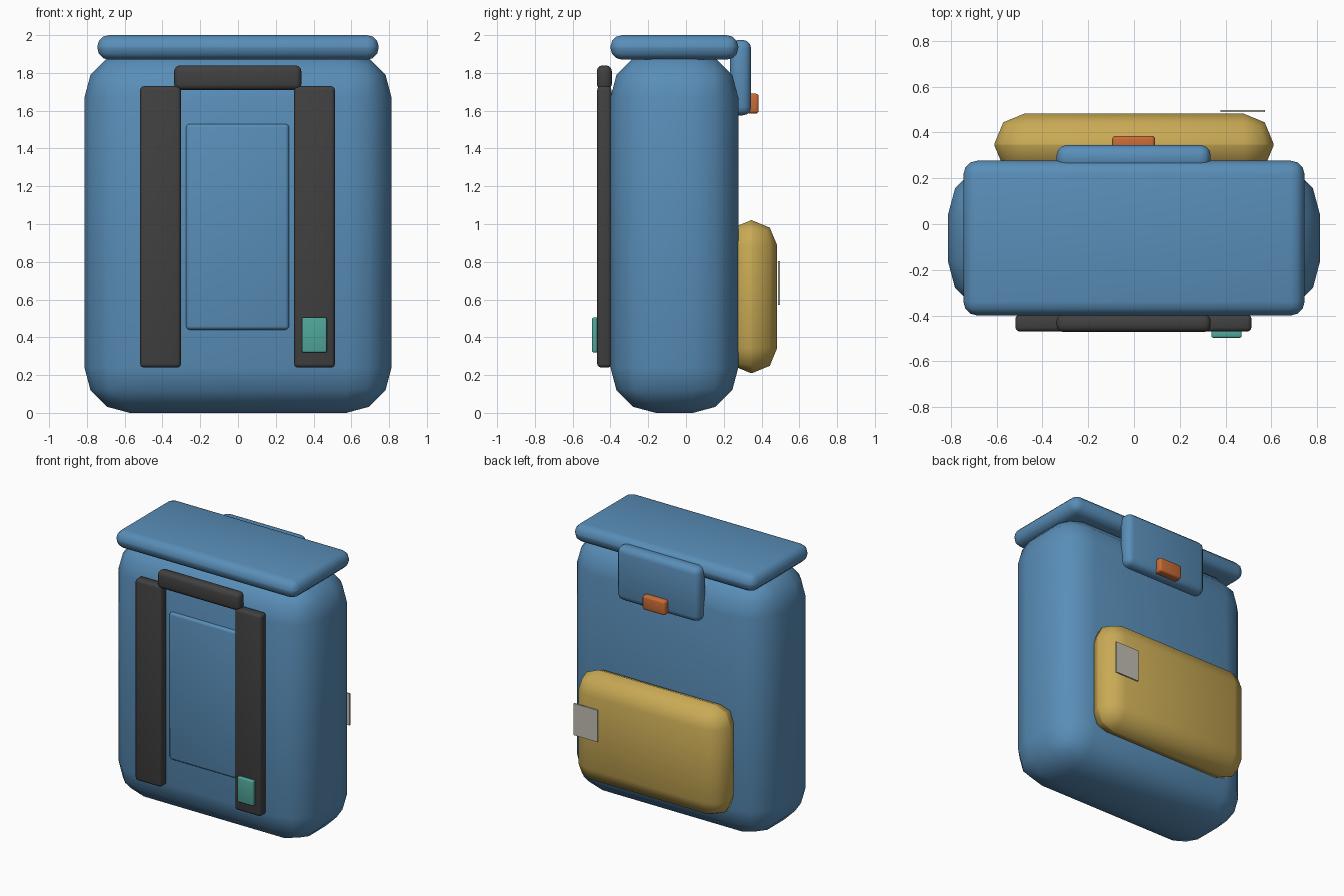
import bpy
import bmesh
import math
from mathutils import Vector

cube = bpy.data.objects.get("Cube")
if cube:
    bpy.data.objects.remove(cube, do_unlink=True)


def material(name, r, g, b):
    mat = bpy.data.materials.new(name)
    mat.use_nodes = True
    mat.diffuse_color = (r, g, b, 1)
    bsdf = mat.node_tree.nodes["Principled BSDF"]
    bsdf.inputs["Base Color"].default_value = (r, g, b, 1)
    bsdf.inputs["Roughness"].default_value = 0.7
    return mat


blue = material("blue fabric", 0.10, 0.27, 0.48)
gold = material("mustard fabric", 0.58, 0.40, 0.09)
dark = material("dark webbing", 0.052, 0.052, 0.052)
orange = material("orange clip", 0.58, 0.15, 0.035)
teal = material("teal patch", 0.08, 0.38, 0.32)
grey = material("pale label", 0.55, 0.52, 0.45)


def soft_box(name, x, y, z, mat, radius=0.0, segments=3):
    """Rounded box given by its (low, high) range on each axis."""
    low, high = (Vector(corner) for corner in zip(x, y, z))
    mesh = bpy.data.meshes.new(name)
    bm = bmesh.new()
    bmesh.ops.create_cube(bm, size=1)
    size = high - low
    for v in bm.verts:
        v.co = Vector(a * b for a, b in zip(v.co, size))
    if radius:
        bmesh.ops.bevel(bm, geom=bm.edges[:], offset=radius, segments=segments,
                        profile=0.5, affect='EDGES', clamp_overlap=True)
    bm.to_mesh(mesh)
    bm.free()
    mesh.materials.append(mat)
    obj = bpy.data.objects.new(name, mesh)
    obj.location = (low + high) / 2
    bpy.context.collection.objects.link(obj)
    bpy.ops.object.select_all(action='DESELECT')
    obj.select_set(True)
    bpy.context.view_layer.objects.active = obj
    bpy.ops.object.shade_smooth_by_angle(angle=math.radians(50))
    return obj


# Main bag and its lid
soft_box("bag_body", (-0.813, 0.813), (-0.4, 0.277), (0, 1.91), blue, 0.24)
soft_box("lid", (-0.745, 0.745), (-0.4, 0.277), (1.87, 2), blue, 0.062)

# Padded panel between the straps
soft_box("padded_panel", (-0.275, 0.27), (-0.48 + 0.06, -0.36), (0.44, 1.53), blue, 0.02)

# Shoulder straps and grab handle
for side, x in (("right", -0.41), ("left", 0.405)):
    soft_box(side + "_strap", (x - 0.108, x + 0.108), (-0.47, -0.395),
             (0.24, 1.73), dark, 0.02)
soft_box("grab_handle", (-0.338, 0.335), (-0.472, -0.393), (1.71, 1.84), dark, 0.03)
soft_box("strap_patch", (0.338, 0.47), (-0.497, -0.465), (0.32, 0.505), teal, 0.008)

# Closing flap and clip on the back
soft_box("closing_flap", (-0.338, 0.335), (0.232, 0.345), (1.575, 1.975), blue, 0.045)
soft_box("flap_clip", (-0.095, 0.092), (0.32, 0.385), (1.585, 1.69), orange, 0.015)

# Outer pocket with its label
soft_box("outer_pocket", (-0.61, 0.61), (0.21, 0.483), (0.21, 1.02), gold, 0.134, 2)
soft_box("pocket_label", (0.378, 0.572), (0.488, 0.497), (0.57, 0.805), grey)
